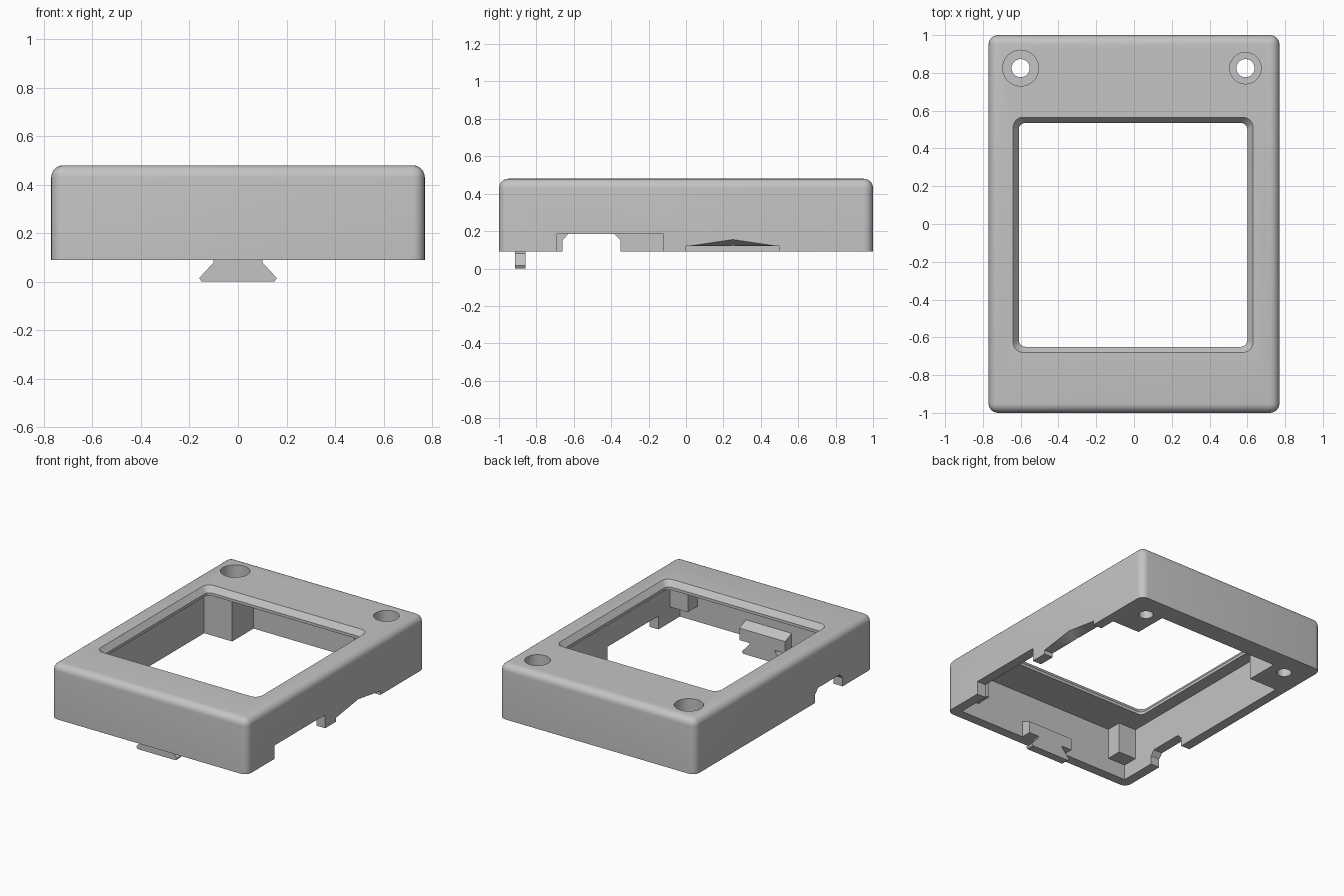
import bpy, bmesh, math

cube = bpy.data.objects.get("Cube")
if cube:
    bpy.data.objects.remove(cube, do_unlink=True)

grey = bpy.data.materials.new("plain grey")
grey.use_nodes = True
grey.diffuse_color = (0.55, 0.55, 0.55, 1)
grey.node_tree.nodes["Principled BSDF"].inputs["Base Color"].default_value = (0.55, 0.55, 0.55, 1)


def finish(name, bm):
    bmesh.ops.recalc_face_normals(bm, faces=bm.faces)
    mesh = bpy.data.meshes.new(name)
    bm.to_mesh(mesh)
    bm.free()
    mesh.materials.append(grey)
    ob = bpy.data.objects.new(name, mesh)
    bpy.context.collection.objects.link(ob)
    return ob


def loft(name, rings):
    """Closed solid skinned through rings of equal point count."""
    bm = bmesh.new()
    loops = [[bm.verts.new(p) for p in ring] for ring in rings]
    n = len(loops[0])
    for a, b in zip(loops, loops[1:]):
        for i in range(n):
            j = (i + 1) % n
            bm.faces.new((a[i], a[j], b[j], b[i]))
    bm.faces.new(loops[0])
    bm.faces.new(loops[-1])
    bmesh.ops.triangulate(bm, faces=[f for f in bm.faces if len(f.verts) == 4])
    return finish(name, bm)


def prism(name, pts, axis, lo, hi):
    """Extrude a 2D outline along x, y or z."""
    place = {"x": lambda a, b, t: (t, a, b),
             "y": lambda a, b, t: (a, t, b),
             "z": lambda a, b, t: (a, b, t)}[axis]
    return loft(name, [[place(a, b, t) for a, b in pts] for t in (lo, hi)])


def rect(x0, x1, y0, y1):
    return [(x0, y0), (x1, y0), (x1, y1), (x0, y1)]


def circle(cx, cy, r, n=48):
    return [(cx + r * math.cos(math.tau * i / n), cy + r * math.sin(math.tau * i / n))
            for i in range(n)]


def round_rect(x0, x1, y0, y1, r, z, steps=6):
    pts = []
    corners = [(x1 - r, y1 - r), (x0 + r, y1 - r), (x0 + r, y0 + r), (x1 - r, y0 + r)]
    for k, (cx, cy) in enumerate(corners):
        for i in range(steps + 1):
            t = (k + i / steps) * math.pi / 2
            pts.append((cx + r * math.cos(t), cy + r * math.sin(t), z))
    return pts


def cut(target, cutter):
    mod = target.modifiers.new("cut", "BOOLEAN")
    mod.operation = "DIFFERENCE"
    mod.solver = "EXACT"
    mod.object = cutter
    bpy.context.view_layer.objects.active = target
    bpy.ops.object.modifier_apply(modifier=mod.name)
    bpy.data.objects.remove(cutter, do_unlink=True)


# Outer shell: box with rounded top and vertical edges
BOTTOM, TOP = 0.09, 0.48
bm = bmesh.new()
bmesh.ops.create_cube(bm, size=1)
for v in bm.verts:
    v.co = (v.co.x * 1.54, v.co.y * 2, BOTTOM if v.co.z < 0 else TOP)
edges = [e for e in bm.edges if max(v.co.z for v in e.verts) > 0.4]
bmesh.ops.bevel(bm, geom=edges, offset=0.05, segments=6, profile=0.5, affect="EDGES")
shell = finish("shell", bm)

# Open cavity, leaving solid screw posts in the two back corners
cavity = [(-0.70, -0.93), (0.70, -0.93), (0.70, 0.62), (0.48, 0.62),
          (0.48, 0.86), (-0.48, 0.86), (-0.48, 0.62), (-0.70, 0.62)]
cut(shell, prism("cavity_cutter", cavity, "z", 0, 0.42))

# Window with a chamfered rim
window = []
for z, grow in ((0.3, 0), (0.44, 0), (0.5, 0.045)):
    window.append(round_rect(-0.61 - grow, 0.60 + grow, -0.65 - grow, 0.535 + grow,
                             0.035 + grow * 0.6, z))
cut(shell, loft("window_cutter", window))

# Counterbored screw holes
for x, bore in ((-0.6, 0.095), (0.59, 0.083)):
    cut(shell, prism("bore_cutter", circle(x, 0.825, bore), "z", 0.2, 0.6))
    cut(shell, prism("hole_cutter", circle(x, 0.825, 0.048), "z", 0, 0.3))

# Side notches: long square one at +x, clipped-corner one at -x
cut(shell, prism("long_notch_cutter", rect(-0.69, -0.12, 0, 0.185), "x", 0.69, 0.8))
clipped = [(-0.66, 0), (-0.35, 0), (-0.35, 0.15), (-0.385, 0.185),
           (-0.63, 0.185), (-0.66, 0.15)]
cut(shell, prism("clipped_notch_cutter", clipped, "x", -0.8, -0.69))

# Finger notch whose roof peaks toward the outside
grip = [[(x, 0, 0), (x, 0.5, 0), (x, 0.5, 0.12), (x, 0.25, peak), (x, 0, 0.12)]
        for x, peak in ((0.695, 0.121), (0.775, 0.157))]
cut(shell, loft("grip_cutter", grip))

# Inner stops in the front corners
for side, name in ((-1, "right"), (1, "left")):
    xs = sorted((side * 0.72, side * 0.56))
    prism("corner_stop_" + name, rect(*xs, -0.95, -0.82), "z", 0.2, 0.43)

# Front clip: dovetail tongue below, sloped backing block inside
tongue = [(-0.15, 0), (0.15, 0), (0.16, 0.015), (0.10, 0.08), (0.10, 0.12),
          (-0.10, 0.12), (-0.10, 0.08), (-0.16, 0.015)]
prism("clip_tongue", tongue, "y", -0.915, -0.857)
backing = [(-0.94, 0.09), (-0.857, 0.09), (-0.857, 0.175), (-0.94, 0.21)]
prism("clip_backing", backing, "x", -0.18, 0.18)

bpy.ops.object.select_all(action="DESELECT")
shell.select_set(True)
bpy.context.view_layer.objects.active = shell
bpy.ops.object.shade_smooth_by_angle(angle=math.radians(30))
